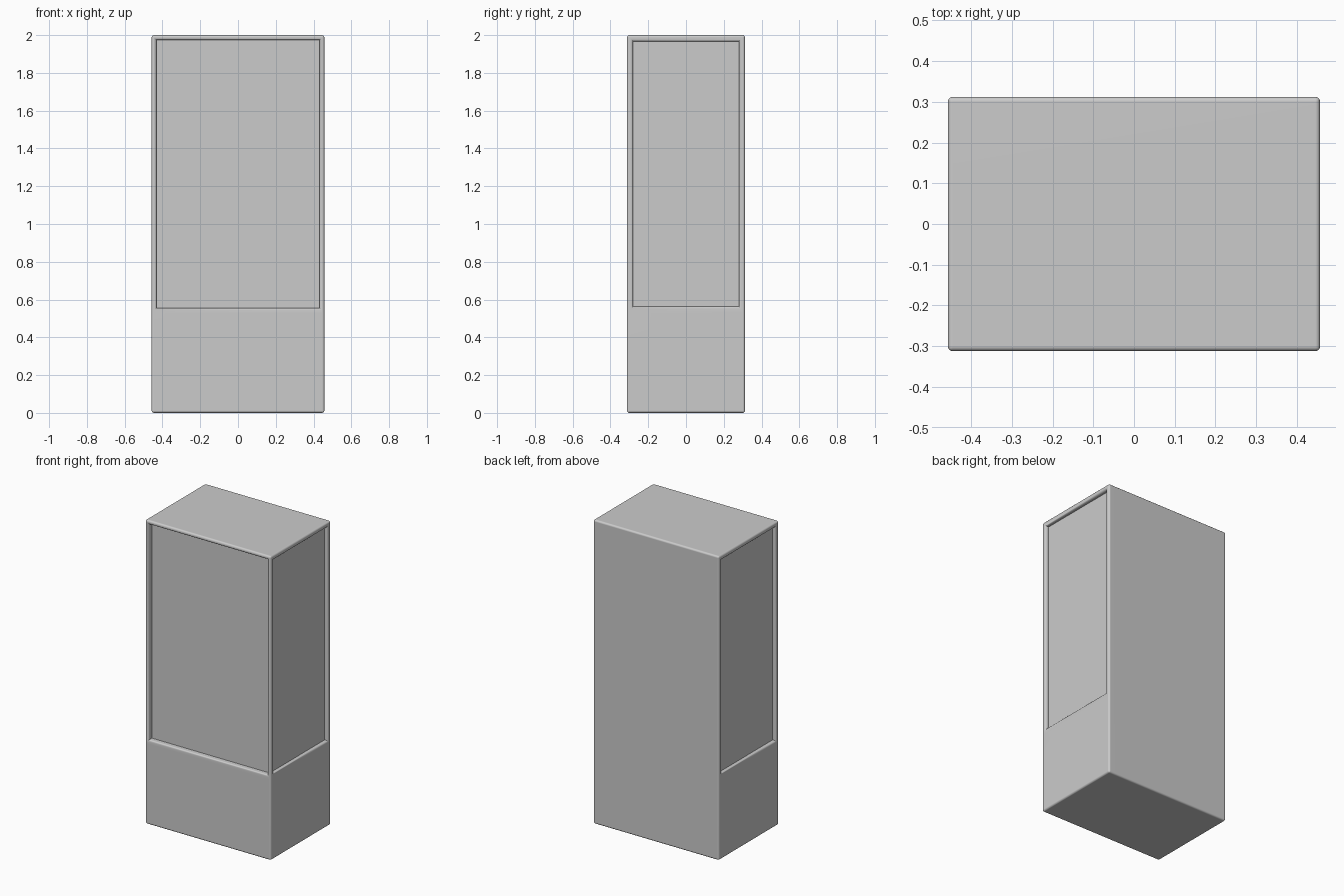
import bpy
import bmesh
from mathutils import Matrix, Vector

if "Cube" in bpy.data.objects:
    bpy.data.objects.remove(bpy.data.objects["Cube"])

W, D, H = 0.915, 0.625, 2.0
SPLIT = 0.53      # lower plinth stays plain below this height
ROUND = 0.012

bm = bmesh.new()

# Main block standing on the ground
bmesh.ops.create_cube(bm, size=1, matrix=Matrix.Translation((0, 0, H / 2)) @ Matrix.Diagonal((W, D, H, 1)))
bmesh.ops.bisect_plane(bm, geom=bm.verts[:] + bm.edges[:] + bm.faces[:],
                       plane_co=(0, 0, SPLIT), plane_no=(0, 0, 1))


def recess(normal, frame, depth):
    """Sink a framed panel into the upper face that points along normal."""
    bm.normal_update()
    face = [f for f in bm.faces
            if f.normal.dot(Vector(normal)) > 0.99 and f.calc_center_median().z > SPLIT
            and f.calc_area() > 0.5]
    bmesh.ops.inset_individual(bm, faces=face, thickness=frame, use_even_offset=True)
    ring = bmesh.ops.inset_individual(bm, faces=face, thickness=0, depth=-depth)
    return ring


# Recessed window panels on the front and both sides, back left plain
recess((0, -1, 0), 0.026, 0.034)
for side in (1, -1):
    recess((side, 0, 0), 0.033, 0.023)

# Round the outward edges, keep the inner panel corners crisp
bm.normal_update()
outer = [e for e in bm.edges if e.is_manifold and e.calc_face_angle_signed(0) > 0.5]
bmesh.ops.bevel(bm, geom=outer, offset=ROUND, segments=3, profile=0.5,
                affect='EDGES', clamp_overlap=True)

mesh = bpy.data.meshes.new("cabinet_body")
bm.to_mesh(mesh)
bm.free()
body = bpy.data.objects.new("cabinet_body", mesh)
bpy.context.collection.objects.link(body)

# Smooth the rounded edges only
bpy.context.view_layer.objects.active = body
body.select_set(True)
bpy.ops.object.shade_smooth_by_angle(angle=0.7)
normals = body.modifiers.new("face_normals", 'WEIGHTED_NORMAL')
normals.keep_sharp = True
